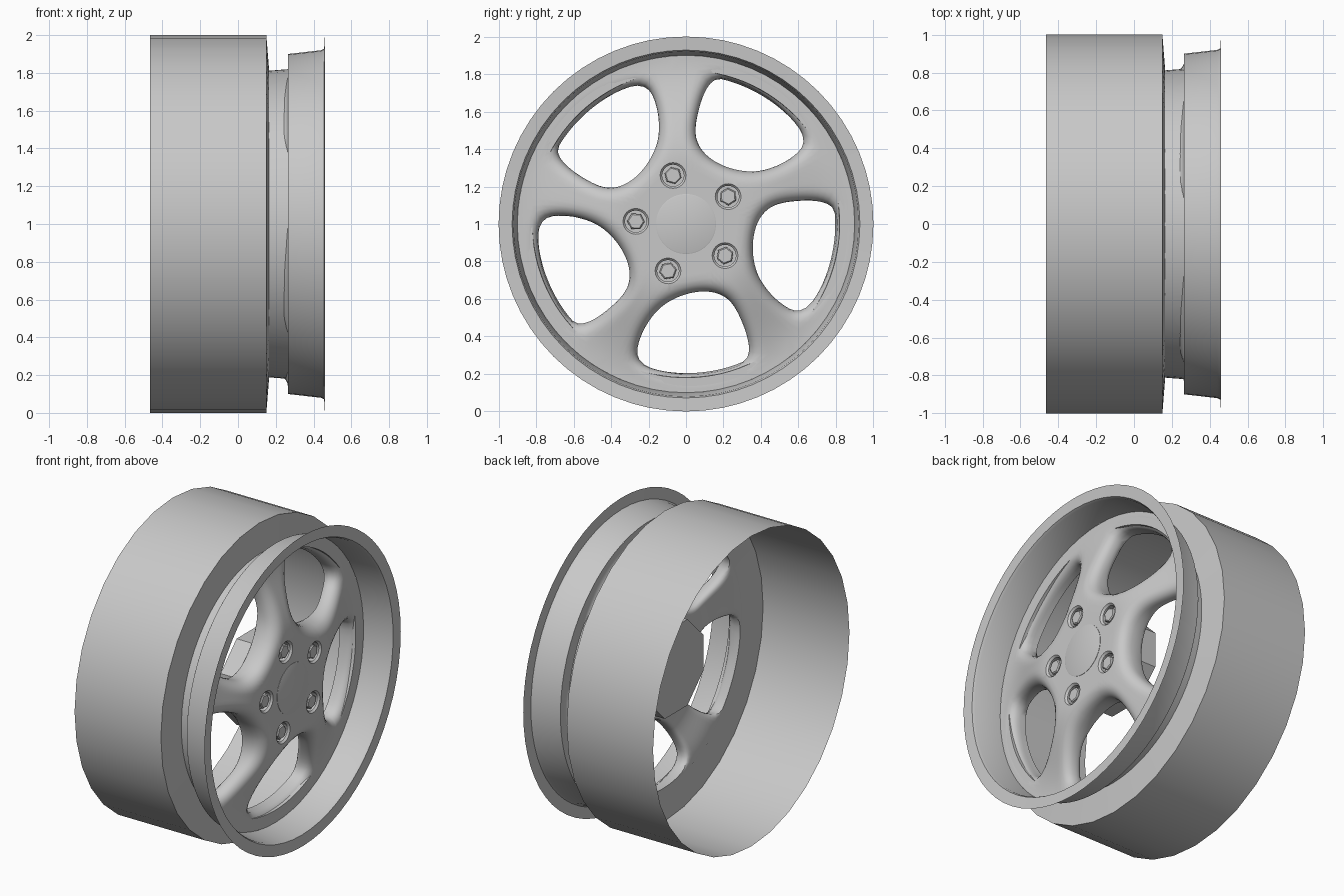
import bpy, bmesh, math
from math import sin, cos, pi, radians, hypot, atan2, sqrt

cube = bpy.data.objects.get("Cube")
if cube:
    bpy.data.objects.remove(cube, do_unlink=True)

# One plain metal colour
metal = bpy.data.materials.new("silver_grey")
metal.use_nodes = True
GREY = (0.58, 0.58, 0.58, 1)
metal.diffuse_color = GREY
metal.node_tree.nodes["Principled BSDF"].inputs["Base Color"].default_value = GREY


def polar(x, r, a, y0=0.0, z0=1.0):
    """Point at radius r and angle a around an axis along x."""
    return (x, y0 + r * cos(a), z0 + r * sin(a))


def finish(name, bm):
    bmesh.ops.remove_doubles(bm, verts=bm.verts[:], dist=1e-4)
    bmesh.ops.recalc_face_normals(bm, faces=bm.faces[:])
    mesh = bpy.data.meshes.new(name)
    bm.to_mesh(mesh)
    bm.free()
    mesh.materials.append(metal)
    ob = bpy.data.objects.new(name, mesh)
    bpy.context.scene.collection.objects.link(ob)
    return ob


def smooth(ob, angle=35):
    bpy.ops.object.select_all(action='DESELECT')
    ob.select_set(True)
    bpy.context.view_layer.objects.active = ob
    bpy.ops.object.shade_smooth_by_angle(angle=radians(angle))


def revolve(name, profile, segs, y0=0.0, z0=1.0, caps=False, turn=0.0):
    """Spin an (x, radius) profile around an axis along x."""
    bm = bmesh.new()
    rings = [[bm.verts.new(polar(x, r, turn + 2 * pi * k / segs, y0, z0))
              for k in range(segs)] for x, r in profile]
    for a, b in zip(rings, rings[1:]):
        for k in range(segs):
            n = (k + 1) % segs
            bm.faces.new((a[k], a[n], b[n], b[k]))
    if caps:
        bm.faces.new(rings[0])
        bm.faces.new(rings[-1])
    return finish(name, bm)


def ease(t):
    t = max(0.0, min(1.0, t))
    return t * t * (3 - 2 * t)


# Barrel with its front shoulder, and the outer lip with its flange
smooth(revolve("barrel", [(-.465, 1), (.15, 1), (.165, .812)], 32))
smooth(revolve("outer_lip", [(.265, .9), (.44, .92), (.456, .928), (.46, 1)], 64))

# Window outline, as seen facing the wheel, rounded by a closed spline
WINDOW = [(-.26, -.67), (-.24, -.735), (-.165, -.775), (0, -.8), (.17, -.785),
          (.295, -.745), (.335, -.685), (.32, -.58), (.26, -.445), (.19, -.38),
          (.09, -.36), (-.03, -.385), (-.14, -.45), (-.22, -.555)]
CENTRE = radians(-86)
HALF = radians(36)
R_IN, R_OUT = .16, .9
R_MID, R_SPAN = (R_IN + R_OUT) / 2, (R_OUT - R_IN) / 2


def spline(points, steps=16):
    out, n = [], len(points)
    for i in range(n):
        p0, p1, p2, p3 = (points[(i + j - 1) % n] for j in range(4))
        for s in range(steps):
            t = s / steps
            out.append(tuple(.5 * (2 * b + (c - a) * t + (2 * a - 5 * b + 4 * c - d) * t * t
                                   + (3 * b - a - 3 * c + d) * t ** 3)
                             for a, b, c, d in zip(p0, p1, p2, p3)))
    return out


# The outline in sector space, where the sector is a unit square
flat = []
for y, z in spline(WINDOW):
    u = (atan2(z, y) - CENTRE) / HALF
    v = (hypot(y, z) - R_MID) / R_SPAN
    flat.append((atan2(v, u) % (2 * pi), hypot(u, v)))
flat.sort()
flat = [(flat[-1][0] - 2 * pi, flat[-1][1])] + flat + [(flat[0][0] + 2 * pi, flat[0][1])]


def reach(a):
    for (a0, r0), (a1, r1) in zip(flat, flat[1:]):
        if a0 <= a <= a1:
            return r0 + (r1 - r0) * (a - a0) / max(a1 - a0, 1e-9)
    return flat[-1][1]


def round_over(d, radius):
    return radius * (1 - sqrt(1 - (1 - d / radius) ** 2)) if d < radius else 0


def front_x(r, d):
    return .39 - .125 * ease((r - .33) / .55) - round_over(d, .07)


def back_x(r, d):
    return .165 + .06 * ease((.8 - r) / .3) + round_over(d, .03) * ease((.8 - r) / .1)


# Spoked face: five sectors, each lofted from its border to the window and back
COUNT = 72
STEPS = (0, .03, .09, .18, .3, .45, .65, .82, 1)
bm = bmesh.new()
for s in range(5):
    mid = CENTRE + s * 2 * pi / 5
    loops = [[] for _ in range(2 * len(STEPS))]
    side = []
    for k in range(COUNT):
        a = 2 * pi * k / COUNT
        edge = 1 / max(abs(cos(a)), abs(sin(a)))
        rho = reach(a)
        side.append(edge * sin(a))
        r0, t0 = R_MID + R_SPAN * rho * sin(a), HALF * rho * cos(a)
        for j, t in enumerate(STEPS):
            q = rho + (edge - rho) * t
            r, th = R_MID + R_SPAN * q * sin(a), HALF * q * cos(a)
            d = hypot(r - r0, (th - t0) * (r + r0) / 2)
            rb = r if r < .795 else .795 + (r - .795) * .017 / (R_OUT - .795)
            loops[len(STEPS) - 1 - j].append(bm.verts.new(polar(front_x(r, d), r, mid + th)))
            loops[len(STEPS) + j].append(bm.verts.new(polar(back_x(rb, d), rb, mid + th)))
    first, last = loops[0], loops[-1]
    hubs = [bm.verts.new((front_x(0, 1), 0, 1)), bm.verts.new((back_x(0, 1), 0, 1))]
    angles = [atan2(v.co.z - 1, v.co.y) for v in first]
    channel = [bm.verts.new(polar(.265, .82, t)) for t in angles]
    for k in range(COUNT):
        n = (k + 1) % COUNT
        for a, b in zip(loops, loops[1:]):
            bm.faces.new((a[k], a[n], b[n], b[k]))
        if min(side[k], side[n]) > .999:      # step and channel behind the lip
            bm.faces.new((first[k], first[n], channel[n], channel[k]))
            bm.faces.new((channel[k], channel[n], last[n], last[k]))
        if max(side[k], side[n]) < -.999:     # hub centre, front and back
            bm.faces.new((first[k], first[n], hubs[0]))
            bm.faces.new((last[k], last[n], hubs[1]))
    bmesh.ops.delete(bm, geom=[v for v in channel if not v.link_faces], context='VERTS')
face = finish("spoked_face", bm)

# Bolt pockets with hexagonal bolt heads
for i in range(5):
    a = radians(105 - 72 * i)
    y, z = .268 * cos(a), 1 + .268 * sin(a)
    cutter = revolve("pocket_cutter", [(.345, .058), (.378, .058), (.40, .078)], 24, y, z, True)
    cutter.hide_render = True
    cut = face.modifiers.new("pocket", 'BOOLEAN')
    cut.operation = 'DIFFERENCE'
    cut.solver = 'EXACT'
    cut.object = cutter
    bpy.context.view_layer.objects.active = face
    bpy.ops.object.modifier_apply(modifier=cut.name)
    bpy.data.objects.remove(cutter, do_unlink=True)
    revolve("bolt_%d" % (i + 1), [(.34, .047), (.376, .047), (.382, .04)], 6, y, z, True, a)
smooth(face)

# Centre cap on the front and the hub block behind
smooth(revolve("centre_cap", [(.38, .16), (.392, .16), (.394, .155)], 48, caps=True))
revolve("hub_block", [(.07, .3), (.25, .3)], 8, caps=True, turn=pi / 8)
